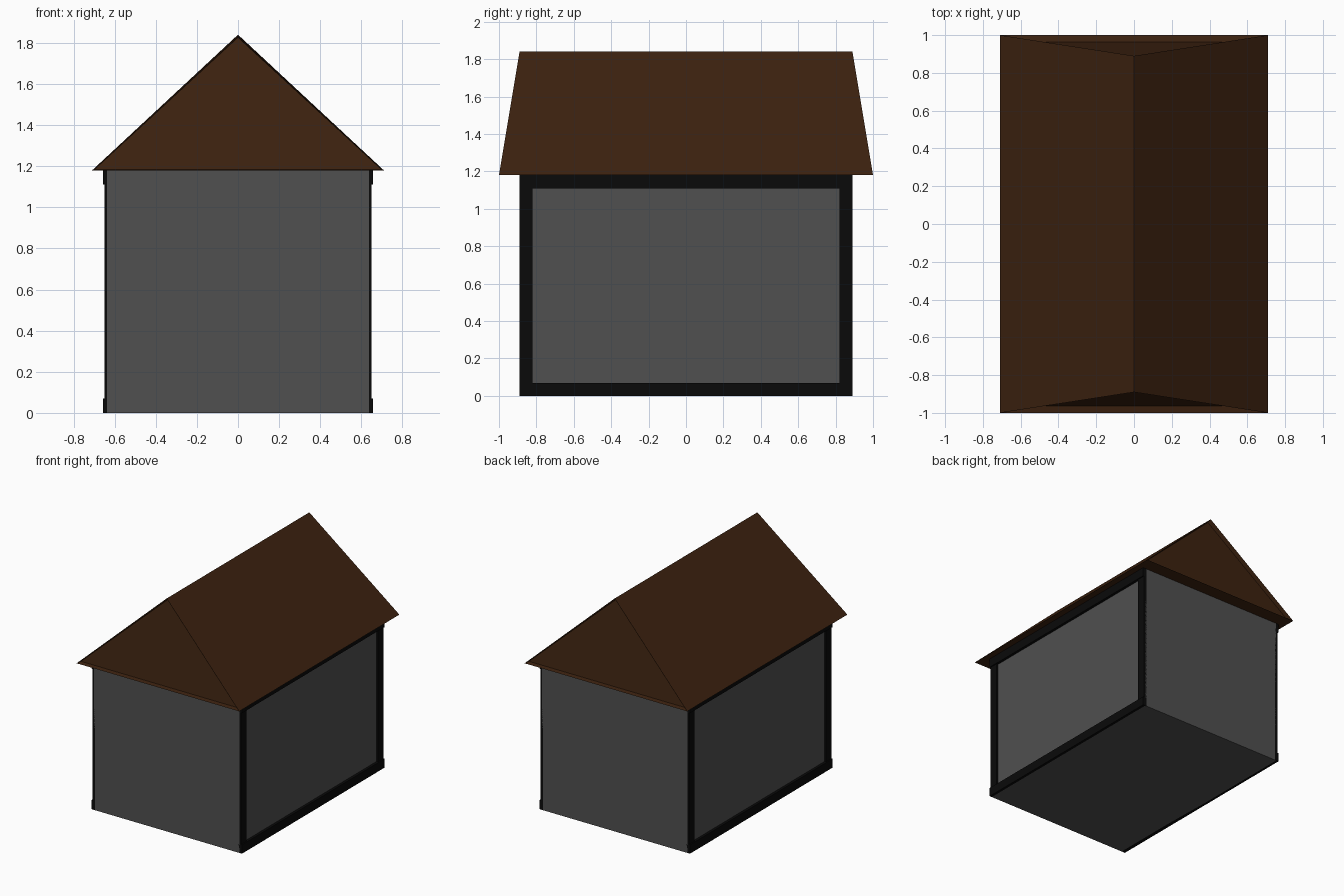
import bpy
import bmesh
from mathutils import Vector

default = bpy.data.objects.get("Cube")
if default:
    bpy.data.objects.remove(default, do_unlink=True)


def material(name, rgb):
    mat = bpy.data.materials.new(name)
    mat.use_nodes = True
    colour = (*rgb, 1)
    mat.diffuse_color = colour
    mat.node_tree.nodes["Principled BSDF"].inputs["Base Color"].default_value = colour
    return mat


GREY = material("wall grey", (0.08, 0.08, 0.08))
BLACK = material("timber black", (0.003, 0.003, 0.003))
BROWN = material("roof brown", (0.046, 0.016, 0.005))


def finish(name, bm, mat):
    bmesh.ops.recalc_face_normals(bm, faces=bm.faces)
    mesh = bpy.data.meshes.new(name)
    bm.to_mesh(mesh)
    bm.free()
    mesh.materials.append(mat)
    obj = bpy.data.objects.new(name, mesh)
    bpy.context.collection.objects.link(obj)
    return obj


def box(name, low, high, mat):
    low, high = Vector(low), Vector(high)
    bm = bmesh.new()
    bmesh.ops.create_cube(bm, size=1)
    bmesh.ops.scale(bm, vec=high - low, verts=bm.verts)
    bmesh.ops.translate(bm, vec=(low + high) / 2, verts=bm.verts)
    return finish(name, bm, mat)


WALL_X, WALL_Y, EAVE = 0.637, 0.89, 1.18
POST_X, RAIL_X, BEAM = 0.65, 0.658, 0.07

# Walls and floor
box("walls", (-WALL_X, -WALL_Y, 0), (WALL_X, WALL_Y, EAVE), GREY)

# Timber frame on each long side
for side, sign in (("left", 1), ("right", -1)):
    def span(outer):
        return sorted((sign * (WALL_X - 0.01), sign * outer))

    a, b = span(RAIL_X)
    for level, z in (("bottom", 0), ("top", EAVE - BEAM)):
        box(f"{side}_{level}_rail", (a, -WALL_Y, z), (b, WALL_Y, z + BEAM), BLACK)
    a, b = span(POST_X)
    for end, y in (("front", -WALL_Y), ("back", WALL_Y - BEAM)):
        box(f"{side}_{end}_post", (a, y, BEAM), (b, y + BEAM, EAVE - BEAM), BLACK)

# Roof prism with ends that lean inward towards the ridge
bm = bmesh.new()
ends = []
for sign in (-1, 1):
    ends.append([bm.verts.new(p) for p in (
        (-0.71, sign, EAVE), (0.71, sign, EAVE), (0, sign * 0.89, 1.84))])
gables = [bm.faces.new(end) for end in ends]
for i in range(3):
    j = (i + 1) % 3
    bm.faces.new((ends[0][i], ends[0][j], ends[1][j], ends[1][i]))
bmesh.ops.recalc_face_normals(bm, faces=bm.faces)

# Recessed gable panels
bmesh.ops.inset_individual(bm, faces=gables, thickness=0.014)
for gable in gables:
    inward = -0.035 if gable.calc_center_median().y > 0 else 0.035
    bmesh.ops.translate(bm, vec=(0, inward, 0), verts=gable.verts)
finish("roof", bm, BROWN)
